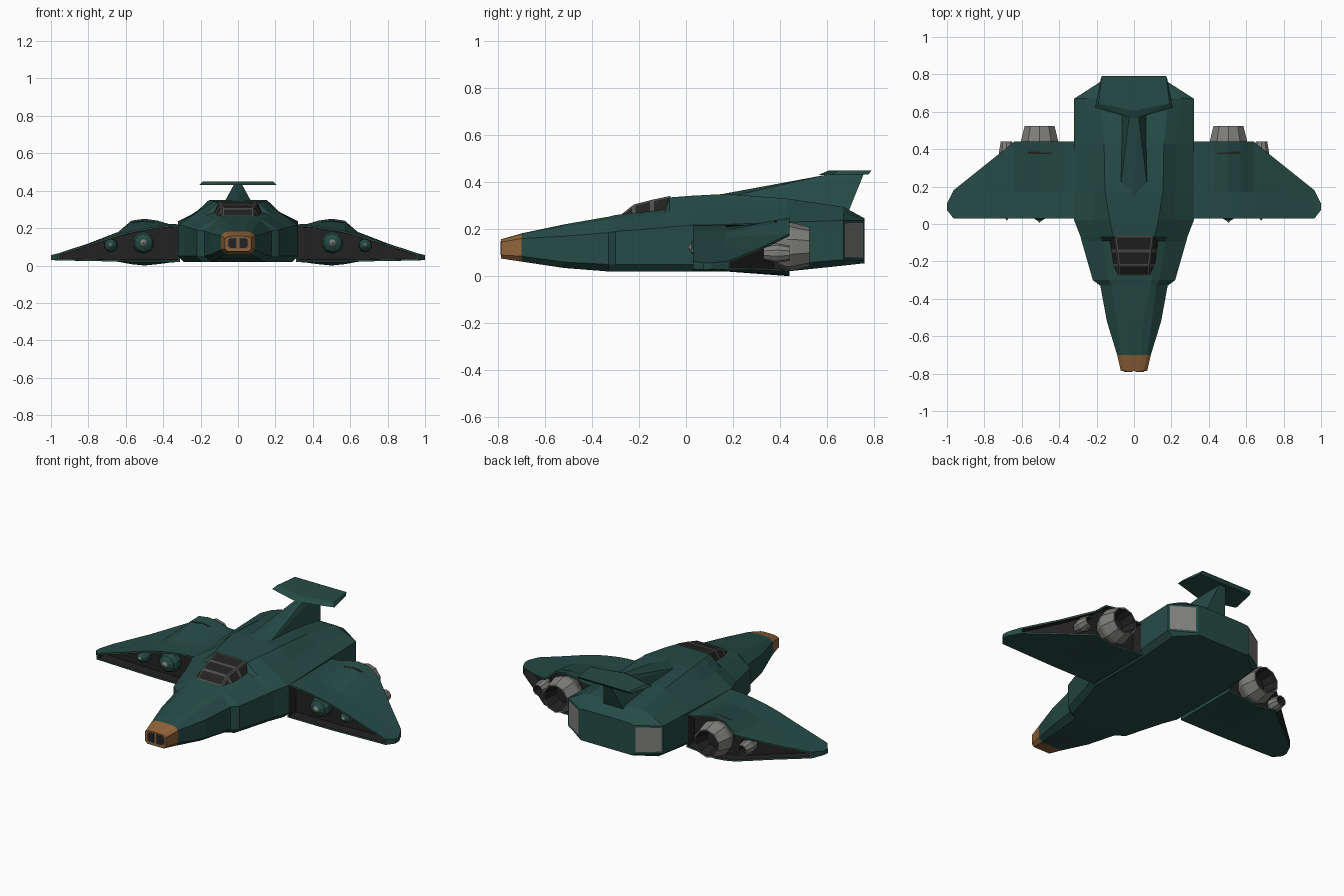
import bpy, bmesh, math
from mathutils import Vector

if "Cube" in bpy.data.objects:
    bpy.data.objects.remove(bpy.data.objects["Cube"])

def material(name, r, g, b):
    m = bpy.data.materials.new(name)
    m.diffuse_color = (r, g, b, 1)
    m.use_nodes = True
    m.node_tree.nodes["Principled BSDF"].inputs["Base Color"].default_value = m.diffuse_color
    return m

GREEN = material("dark green hull", 0.019, 0.071, 0.060)
ORANGE = material("orange nose", 0.28, 0.125, 0.042)
GRAY = material("nozzle gray", 0.21, 0.21, 0.20)
FRAME = material("frame gray", 0.075, 0.075, 0.072)
DARK = material("dark interior", 0.017, 0.016, 0.016)

def finish(name, bm, mats, mirror=False):
    bmesh.ops.recalc_face_normals(bm, faces=bm.faces)
    me = bpy.data.meshes.new(name)
    bm.to_mesh(me)
    bm.free()
    for m in mats:
        me.materials.append(m)
    ob = bpy.data.objects.new(name, me)
    bpy.context.collection.objects.link(ob)
    if mirror:
        mod = ob.modifiers.new("mirror", 'MIRROR')
        mod.use_mirror_merge = False
    return ob

def loft(bm, sections):
    """sections: (y, half outline from bottom to top on +x); returns strips and caps"""
    rings = []
    for y, half in sections:
        pts = half + [(-x, z) for x, z in reversed(half)]
        rings.append([bm.verts.new((x, y, z)) for x, z in pts])
    n = len(rings[0])
    strips = [[bm.faces.new((a[j], a[(j + 1) % n], b[(j + 1) % n], b[j])) for j in range(n)]
              for a, b in zip(rings, rings[1:])]
    caps = [bm.faces.new(rings[0]), bm.faces.new(rings[-1])]
    return strips, caps

def hull_shape(name, pts, mat, mirror_pts=True):
    bm = bmesh.new()
    for x, y, z in pts:
        bm.verts.new((x, y, z))
        if x and mirror_pts:
            bm.verts.new((-x, y, z))
    res = bmesh.ops.convex_hull(bm, input=bm.verts)
    bmesh.ops.dissolve_limit(bm, angle_limit=0.01, verts=bm.verts, edges=bm.edges)
    return finish(name, bm, [mat])

def lathe(name, cx, cz, profile, mats, ids, n=10):
    """revolve (radius, y) points about a lengthwise axis"""
    bm = bmesh.new()
    rings = []
    for r, y in profile:
        if r == 0:
            rings.append([bm.verts.new((cx, y, cz))] * n)
        else:
            rings.append([bm.verts.new((cx + r * math.cos(math.tau * (k + .5) / n), y,
                                        cz + r * math.sin(math.tau * (k + .5) / n))) for k in range(n)])
    for a, b, mi in zip(rings, rings[1:], ids):
        for k in range(n):
            vs = list(dict.fromkeys((a[k], a[(k + 1) % n], b[(k + 1) % n], b[k])))
            bm.faces.new(vs).material_index = mi
    return finish(name, bm, mats, True)

# Fuselage: y, bottom x z, side x low high, shoulder x z, top x z
rows = [
    (-.787, .055, .075, .070, .090, .145, .052, .154, .030, .157),
    (-.70, .070, .062, .090, .085, .160, .070, .178, .040, .182),
    (-.52, .110, .035, .145, .060, .170, .095, .210, .050, .220),
    (-.33, .140, .020, .180, .050, .185, .120, .240, .090, .253),
    (-.30, .190, .020, .220, .050, .190, .135, .245, .095, .260),
    (-.09, .250, .020, .280, .050, .207, .170, .270, .110, .290),
    (-.07, .255, .020, .285, .050, .210, .180, .275, .110, .335),
    (.02, .290, .020, .320, .050, .217, .220, .285, .130, .342),
    (.17, .290, .020, .320, .050, .220, .220, .287, .155, .350),
    (.43, .290, .020, .320, .050, .230, .225, .285, .160, .330),
    (.67, .285, .045, .320, .070, .237, .250, .272, .185, .295),
    (.76, .170, .055, .180, .066, .238, .170, .243, .120, .246)]
bm = bmesh.new()
strips, caps = loft(bm, [(r[0], [(r[1], r[2]), (r[3], r[4]), (r[3], r[5]), (r[6], r[7]), (r[8], r[9])])
                         for r in rows])
bm.normal_update()
for f in strips[0] + [caps[0]]:
    f.material_index = 1
bmesh.ops.recalc_face_normals(bm, faces=bm.faces)
panels = [strips[-1][1], strips[-1][7]]           # rear corner vents
bmesh.ops.inset_individual(bm, faces=panels, thickness=.012, use_even_offset=True)
for f in panels:
    f.material_index = 2
finish("fuselage", bm, [GREEN, ORANGE, GRAY])

# Twin nose ports
def port(name, inset, y, mat):
    a, b, lo, hi = .006 + inset, .056 - inset, .090 + inset, .149 - inset
    c = .012
    bm = bmesh.new()
    pts = [(a, lo), (b - c, lo), (b, lo + c), (b, hi - c), (b - c, hi), (a, hi)]
    f = bm.faces.new([bm.verts.new((x, y, z)) for x, z in pts])
    ex = bmesh.ops.extrude_face_region(bm, geom=[f])['geom']
    bmesh.ops.translate(bm, vec=(0, .006, 0), verts=[v for v in ex if isinstance(v, bmesh.types.BMVert)])
    finish(name, bm, [mat], True)
port("nose_port_frame", 0, -.789, FRAME)
port("nose_port", .004, -.790, DARK)

# Cockpit canopy with inset panes
bm = bmesh.new()
strips, caps = loft(bm, [(-.275, [(.105, .235), (.085, .263)]),
                         (-.222, [(.125, .245), (.082, .305)]),
                         (-.145, [(.130, .262), (.092, .325)]),
                         (-.065, [(.130, .285), (.102, .342)])])
bmesh.ops.recalc_face_normals(bm, faces=bm.faces)
panes = [s[j] for s in strips for j in (0, 1, 2)]
bmesh.ops.inset_individual(bm, faces=panes, thickness=.008, use_even_offset=True)
for f in panes:
    f.material_index = 1
finish("canopy", bm, [FRAME, DARK])

# Tail fin and tailplane
hull_shape("tail_fin", [(0, .13, .345), (.075, .17, .335), (.07, .69, .27), (.022, .60, .432),
                        (.022, .755, .432)], GREEN)
hull_shape("tailplane", [(0, .562, .430), (.208, .622, .430), (.178, .775, .432),
                         (0, .605, .449), (.190, .645, .449), (.172, .79, .449), (0, .785, .449)], GREEN)

# Wing: x, front top z, rear top z, rear bottom z
cols = [(.31, .217, .220, .020), (.37, .215, .222, .015), (.43, .209, .240, .007), (.50, .198, .250, .0),
        (.57, .184, .240, .007), (.64, .166, .180, .020), (.80, .115, .118, .025), (.965, .064, .064, .027),
        (1.0, .056, .056, .030)]
bm = bmesh.new()
grid = []
for x, zf, zr, zb in cols:
    yr = .44 if x <= .64 else (.44 - (x - .64) * .8 if x < .99 else .11)
    yf = .03 if x < .99 else .075
    ym = min(.17, (yf + yr) / 2)
    zlow = .02 + max(0, x - .6) * .022
    loop = [(yf, zlow), (ym, zlow), (yr, zb), (yr, zr), (ym, zf), (yf, zf)]
    grid.append([bm.verts.new((x, y, z)) for y, z in loop])
front, rear = [], []
for i, (a, b) in enumerate(zip(grid, grid[1:])):
    for j in range(6):
        f = bm.faces.new((a[j], a[(j + 1) % 6], b[(j + 1) % 6], b[j]))
        if i < 7 and j == 5:
            front.append(f)
        if i < 7 and j == 2:
            rear.append(f)
for end in (grid[0], grid[-1]):
    bm.faces.new(end)
bmesh.ops.recalc_face_normals(bm, faces=bm.faces)
for faces, dy in ((front, .065), (rear, -.065)):  # framed dark recesses
    bmesh.ops.inset_region(bm, faces=faces, thickness=.006, use_even_offset=True, use_boundary=True)
    ring = bmesh.ops.inset_region(bm, faces=faces, thickness=.004, use_even_offset=True, use_boundary=True)
    for f in ring['faces']:
        f.material_index = 1
    wall = bmesh.ops.inset_region(bm, faces=faces, thickness=.001, use_even_offset=True, use_boundary=True)
    for f in list(wall['faces']) + faces:
        f.material_index = 2
    bmesh.ops.translate(bm, vec=(0, dy, 0), verts=list({v for f in faces for v in f.verts}))
finish("wing", bm, [GREEN, FRAME, DARK], True)

# Intake cones and exhaust nozzles
for size, cx, cz, r, y0 in (("large", .505, .122, .060, .008), ("small", .68, .108, .036, .018)):
    lathe(size + "_intake_cone", cx, cz, [(0, y0), (r * .3, y0 + .014), (r * .8, y0 + .03), (r, y0 + .055), (r, .11)],
          [GREEN, GRAY], [1, 0, 0, 0])
lathe("large_nozzle", .505, .125, [(0, .36), (.07, .36), (.103, .43), (.103, .45), (.084, .525), (.076, .525),
      (.055, .44), (0, .44)], [GRAY, DARK], [0, 0, 0, 0, 0, 1, 1])
lathe("small_nozzle", .682, .098, [(0, .33), (.03, .33), (.042, .385), (.032, .442), (.027, .442),
      (.02, .40), (0, .40)], [GRAY, DARK], [0, 0, 0, 0, 1, 1])
